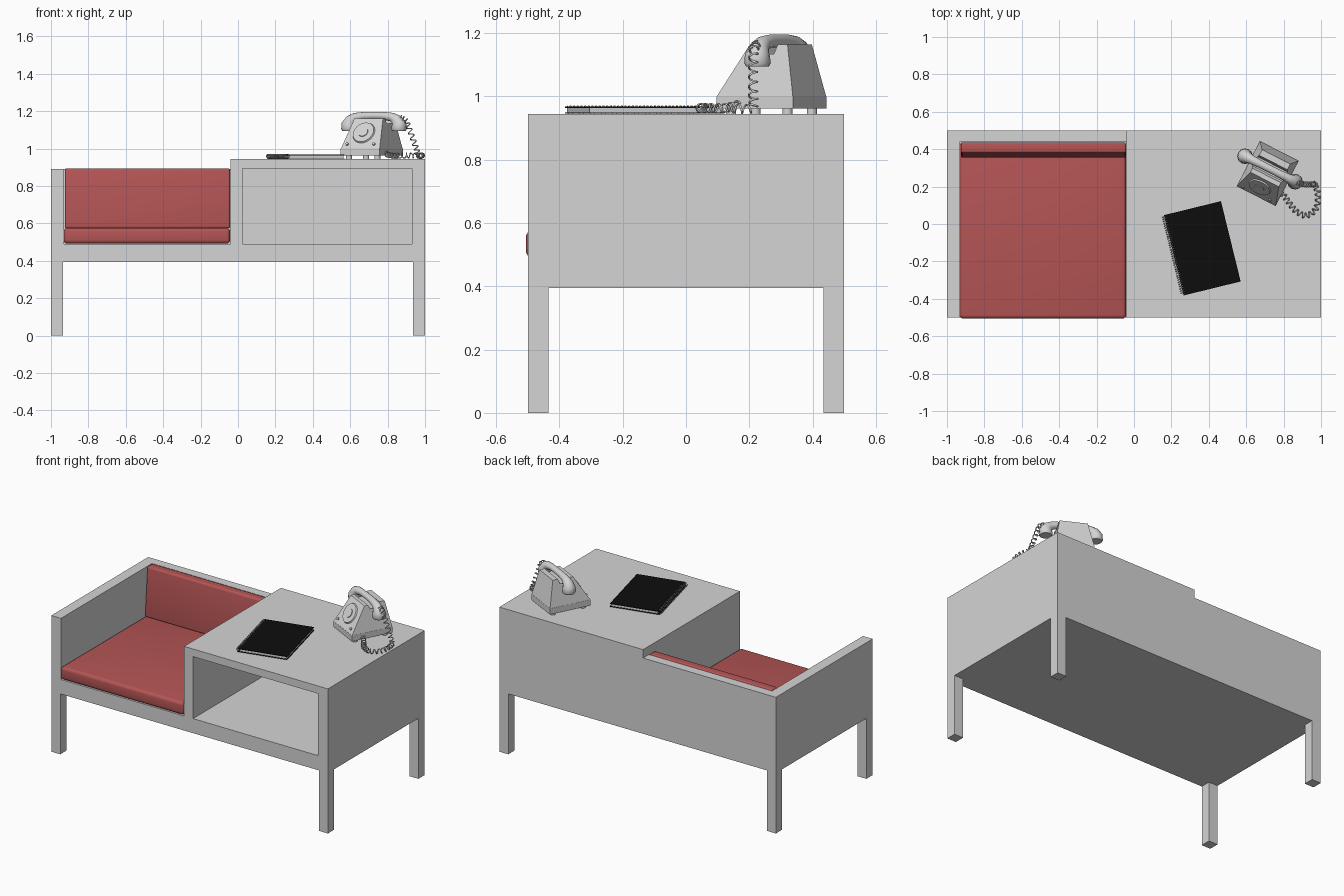
import bpy, bmesh, math
from mathutils import Matrix, Vector

if "Cube" in bpy.data.objects:
    bpy.data.objects.remove(bpy.data.objects["Cube"])


def material(name, rgb):
    m = bpy.data.materials.new(name)
    m.diffuse_color = (*rgb, 1)
    m.use_nodes = True
    m.node_tree.nodes["Principled BSDF"].inputs["Base Color"].default_value = m.diffuse_color
    return m


GRAY = material("light gray", (0.66, 0.66, 0.66))
RED = material("red upholstery", (0.46, 0.09, 0.09))
BLACK = material("black cover", (0.004, 0.004, 0.004))


def smooth(o, angle=40):
    bpy.ops.object.select_all(action='DESELECT')
    o.select_set(True)
    bpy.context.view_layer.objects.active = o
    bpy.ops.object.shade_smooth_by_angle(angle=math.radians(angle))


def finish(name, bm, mat, matrix=None):
    bmesh.ops.recalc_face_normals(bm, faces=bm.faces)
    me = bpy.data.meshes.new(name)
    bm.to_mesh(me)
    bm.free()
    me.materials.append(mat)
    o = bpy.data.objects.new(name, me)
    bpy.context.collection.objects.link(o)
    if matrix:
        o.matrix_world = matrix
    return o


def prism(name, profile, axis, a, b, mat, matrix=None, taper=None):
    """Extrude a profile (xz along y, or yz along x) from a to b; taper scales x by height."""
    bm = bmesh.new()
    rings = []
    for d in (a, b):
        ring = []
        for p, z in profile:
            co = (p, d, z) if axis == 'y' else (d * (taper(z) if taper else 1), p, z)
            ring.append(bm.verts.new(co))
        rings.append(ring)
        bm.faces.new(ring)
    n = len(profile)
    for i in range(n):
        j = (i + 1) % n
        bm.faces.new((rings[0][i], rings[0][j], rings[1][j], rings[1][i]))
    return finish(name, bm, mat, matrix)


def box(name, x0, x1, y0, y1, z0, z1, mat, matrix=None):
    return prism(name, [(x0, z0), (x1, z0), (x1, z1), (x0, z1)], 'y', y0, y1, mat, matrix)


def cylinder(name, r, depth, mat, matrix, r2=None, sides=32):
    bm = bmesh.new()
    bmesh.ops.create_cone(bm, cap_ends=True, segments=sides, radius1=r,
                          radius2=r if r2 is None else r2, depth=depth)
    o = finish(name, bm, mat, matrix)
    smooth(o)
    return o


def bevel(o, width, segments):
    m = o.modifiers.new("round edges", 'BEVEL')
    m.width, m.segments = width, segments
    bpy.context.view_layer.objects.active = o
    bpy.ops.object.modifier_apply(modifier=m.name)
    smooth(o, 50)


def tube(name, points, radius, mat, radii=None, matrix=None, res=1):
    cu = bpy.data.curves.new(name, 'CURVE')
    cu.dimensions = '3D'
    cu.bevel_depth, cu.bevel_resolution, cu.use_fill_caps = radius, res, True
    s = cu.splines.new('POLY')
    s.points.add(len(points) - 1)
    for i, p in enumerate(points):
        s.points[i].co = (*p, 1)
        s.points[i].radius = radii[i] if radii else 1
    cu.materials.append(mat)
    o = bpy.data.objects.new(name, cu)
    bpy.context.collection.objects.link(o)
    bpy.ops.object.select_all(action='DESELECT')
    o.select_set(True)
    bpy.context.view_layer.objects.active = o
    bpy.ops.object.convert(target='MESH')
    o = bpy.context.view_layer.objects.active
    if matrix:
        o.matrix_world = matrix
    smooth(o, 60)
    return o


def catmull(pts, steps):
    pts = [Vector(p) for p in pts]
    pts = [2 * pts[0] - pts[1]] + pts + [2 * pts[-1] - pts[-2]]
    out = []
    for a, b, c, d in zip(pts, pts[1:], pts[2:], pts[3:]):
        for k in range(steps):
            t = k / steps
            out.append(0.5 * (2 * b + (c - a) * t + (2 * a - 5 * b + 4 * c - d) * t * t
                              + (3 * b - a - 3 * c + d) * t ** 3))
    return out + [pts[-2]]


def coil(path, r, per_turn):
    """Wind a helix around a sampled path."""
    u, out = Vector((0.3, 0.2, 1)), []
    for i, p in enumerate(path):
        t = (path[min(i + 1, len(path) - 1)] - path[max(i - 1, 0)]).normalized()
        u = (u - t * u.dot(t)).normalized()
        a = 2 * math.pi * i / per_turn
        out.append(p + r * (math.cos(a) * u + math.sin(a) * t.cross(u)))
    return out


# Bench frame: seat well, arm and cabinet in one profile, with the cubby cut out
frame = prism("bench_frame", [(-1, .395), (1, .395), (1, .945), (-.04, .945), (-.04, .49),
                              (-.93, .49), (-.93, .89), (-1, .89)], 'y', -.5, .44, GRAY)
cutter = box("cubby_cutter", .025, .93, -.6, .43, .49, .895, GRAY)
cutter.hide_render = True
cut = frame.modifiers.new("cubby", 'BOOLEAN')
cut.operation, cut.object, cut.solver = 'DIFFERENCE', cutter, 'EXACT'
bpy.context.view_layer.objects.active = frame
bpy.ops.object.modifier_apply(modifier=cut.name)
bpy.data.objects.remove(cutter)
prism("back_panel", [(-1, .395), (1, .395), (1, .945), (-.04, .945), (-.04, .89), (-1, .89)],
      'y', .44, .5, GRAY)

# Legs
for xn, sx in (("left", -1), ("right", 1)):
    for yn, sy in (("front", -1), ("back", 1)):
        x, y = sx * .9675, sy * .4675
        box(f"{yn}_{xn}_leg", x - .0325, x + .0325, y - .0325, y + .0325, 0, .395, GRAY)

# Cushions
seat = box("seat_cushion", -.932, -.042, -.506, .437, .492, .576, RED)
bevel(seat, .02, 4)
back = prism("back_cushion", [(.355, .574), (.437, .574), (.437, .895), (.38, .895)],
             'x', -.926, -.042, RED)
bevel(back, .012, 4)

# Notebook with spiral binding
NB = Matrix.Translation((.365, -.13, 0)) @ Matrix.Rotation(math.radians(13.8), 4, 'Z')
box("notebook_back_cover", -.157, .157, -.221, .221, .946, .95, BLACK, NB)
box("notebook_pages", -.145, .153, -.217, .217, .95, .964, GRAY, NB)
box("notebook_front_cover", -.157, .157, -.221, .221, .964, .968, BLACK, NB)
line = [Vector((-.156, -.215 + .43 * i / 360, .9585)) for i in range(361)]
tube("notebook_spiral", coil(line, .0125, 10), .0014, GRAY, matrix=NB)

# Telephone body: base block and tapered upper housing with a cradle groove
PH = Matrix.Translation((.715, .27, 0)) @ Matrix.Rotation(math.radians(-27), 4, 'Z')
base = box("phone_base", -.117, .117, -.136, .136, .962, 1.0, GRAY, PH)
prism("phone_housing", [(-.135, 1.0), (-.036, 1.16), (-.012, 1.16), (0, 1.135), (.055, 1.135),
                        (.066, 1.165), (.1, 1.165), (.135, 1.0)], 'x', -1, 1, GRAY, PH,
      taper=lambda z: .116 - .19 * (z - 1.0))
for sx in (-1, 1):
    for sy in (-1, 1):
        cylinder("phone_foot", .016, .018, GRAY,
                 PH @ Matrix.Translation((sx * .085, sy * .1, .954)), sides=16)

# Dial on the sloping front
DIAL = PH @ Matrix.Translation((-.005, -.084, 1.085)) @ Matrix.Rotation(math.radians(58), 4, 'X')
cylinder("dial_ring", .066, .012, GRAY, DIAL, r2=.06)
cylinder("dial_hub", .03, .02, GRAY, DIAL, r2=.027)
for sx in (-1, 1):
    cylinder("phone_button", .008, .012, GRAY, DIAL @ Matrix.Translation((sx * .08, -.072, 0)), sides=12)

# Handset
half = [(.15, 1.095, .036), (.15, 1.105, .042), (.15, 1.13, .04), (.137, 1.153, .031),
        (.11, 1.168, .024), (.06, 1.175, .021)]
arc = [(-x, z, r) for x, z, r in half] + [(0, 1.176, .02)] + half[::-1]
tube("handset", [(x, .027, z) for x, z, r in arc], 1, GRAY, [r for x, z, r in arc], PH, res=4)

# Coiled cord
route = [(.868, .225, 1.165), (.9, .214, 1.145), (.925, .212, 1.08), (.95, .212, 1.01),
         (.968, .208, .964), (.983, .15, .963), (.972, .08, .963), (.92, .045, .963),
         (.865, .07, .963), (.825, .12, .963), (.79, .165, .972)]
tube("handset_cord", coil(catmull(route, 28), .0135, 12), .0032, GRAY)
